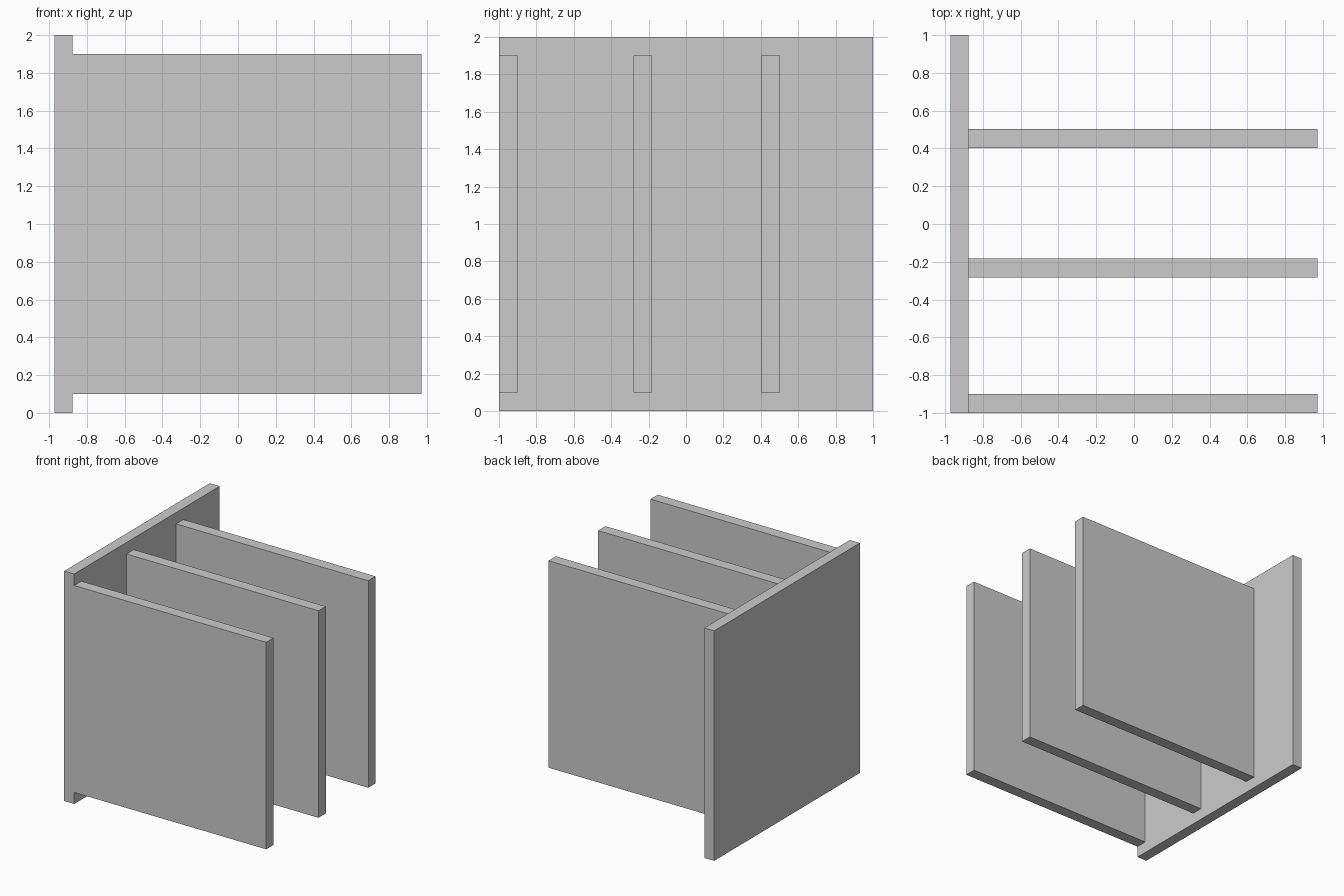
import bpy, bmesh
from mathutils import Vector

if "Cube" in bpy.data.objects:
    bpy.data.objects.remove(bpy.data.objects["Cube"])

X0, X1, X2 = -0.972, -0.876, 0.972      # plate back, plate front, fin tip
Z0, Z1 = 0.1, 1.9                       # fin bottom and top
FINS = [(-1.0, -0.9), (-0.282, -0.182), (0.402, 0.502)]

bm = bmesh.new()

# Upright back plate
bmesh.ops.create_cube(bm, size=1)
for v in bm.verts:
    v.co = Vector((X0 if v.co.x < 0 else X1, v.co.y * 2, v.co.z * 2 + 1))


def cut(point, normal):
    bmesh.ops.bisect_plane(bm, geom=bm.verts[:] + bm.edges[:] + bm.faces[:],
                           plane_co=point, plane_no=normal)


# Score the fin footprints into the plate
for z in (Z0, Z1):
    cut((0, 0, z), (0, 0, 1))
for pair in FINS:
    for y in pair:
        if y > -1:
            cut((0, y, 0), (0, 1, 0))


def is_footprint(face):
    c = face.calc_center_median()
    return (abs(c.x - X1) < 1e-4 and Z0 < c.z < Z1
            and any(a < c.y < b for a, b in FINS))


# Pull the three fins out of the plate
feet = [f for f in bm.faces if is_footprint(f)]
out = bmesh.ops.extrude_face_region(bm, geom=feet)["geom"]
bmesh.ops.translate(bm, vec=(X2 - X1, 0, 0),
                    verts=[g for g in out if isinstance(g, bmesh.types.BMVert)])
bmesh.ops.delete(bm, geom=[f for f in feet if f.is_valid], context='FACES')

# Merge the flat leftovers
bmesh.ops.dissolve_limit(bm, angle_limit=0.01, verts=bm.verts[:], edges=bm.edges[:])
bmesh.ops.recalc_face_normals(bm, faces=bm.faces[:])

mesh = bpy.data.meshes.new("plate_with_fins")
bm.to_mesh(mesh)
bm.free()
bpy.context.collection.objects.link(bpy.data.objects.new("plate_with_fins", mesh))
